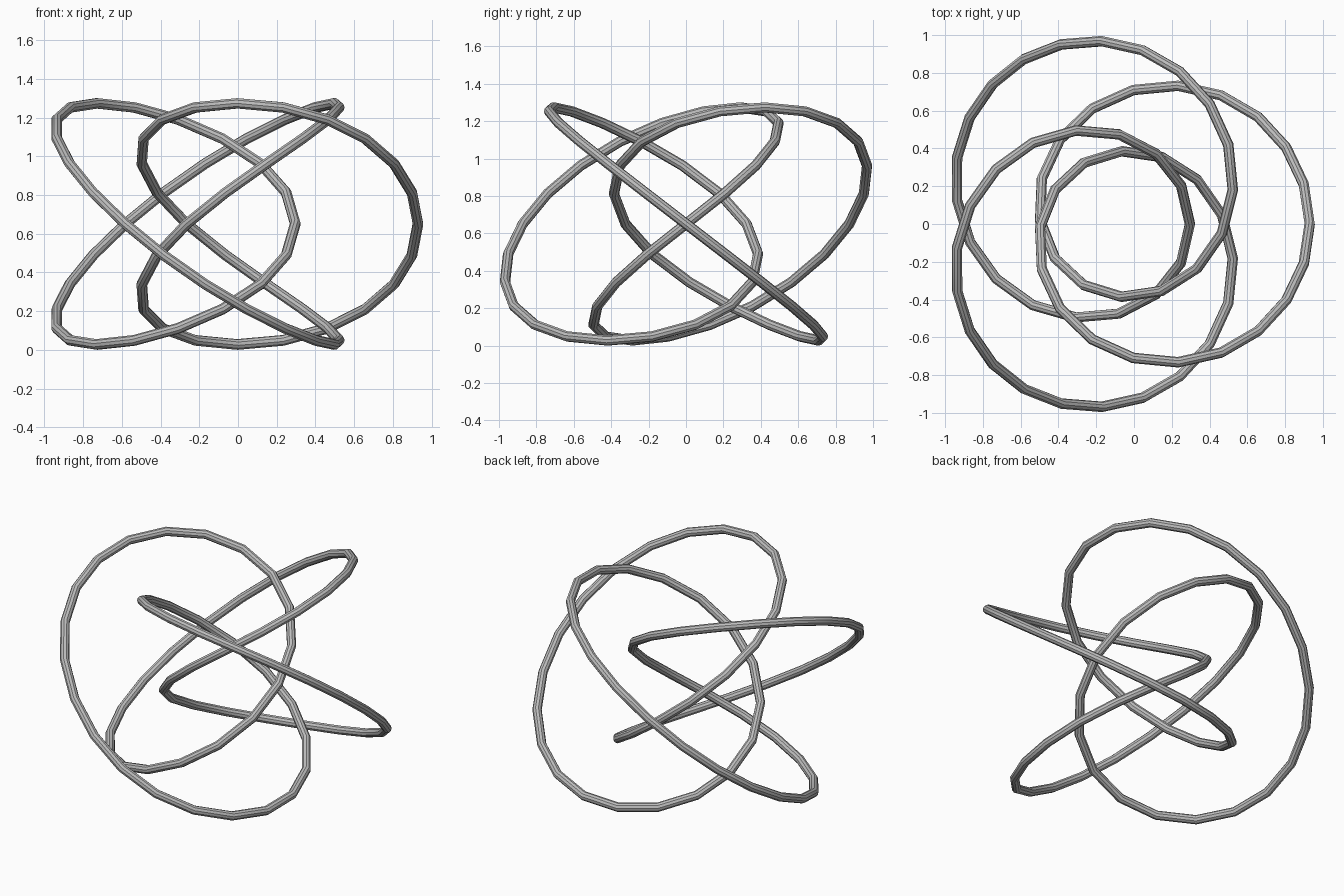
import bpy
from math import sin, cos, tau

# Remove the default cube only
cube = bpy.data.objects.get("Cube")
if cube:
    bpy.data.objects.remove(cube, do_unlink=True)

# Single plain grey
grey = bpy.data.materials.new("plain_grey")
grey.use_nodes = True
colour = (0.5, 0.5, 0.5, 1)
grey.diffuse_color = colour
grey.node_tree.nodes["Principled BSDF"].inputs["Base Color"].default_value = colour

# Knot path: four turns around the axis, three lobes, built from harmonics
STEPS = 72
HARMONICS = {4: 0.634, 1: 0.368, 7: -0.051, -2: 0.057}
SHIFT_X, MID_Z, RISE, TUBE = -0.078, 0.651, 0.623, 0.028


def knot_point(t):
    x = sum(a * cos(k * t) for k, a in HARMONICS.items())
    y = sum(a * sin(k * t) for k, a in HARMONICS.items())
    return x + SHIFT_X, y, MID_Z - RISE * sin(3 * t)


# Sweep a round tube along the closed path
curve = bpy.data.curves.new("knot_tube", "CURVE")
curve.dimensions = "3D"
curve.bevel_depth = TUBE
curve.bevel_resolution = 3
spline = curve.splines.new("POLY")
spline.points.add(STEPS - 1)
for i, point in enumerate(spline.points):
    point.co = (*knot_point(tau * i / STEPS), 1)
spline.use_cyclic_u = True
curve.materials.append(grey)

knot = bpy.data.objects.new("knot_tube", curve)
bpy.context.collection.objects.link(knot)

# Turn the sweep into a smooth mesh
bpy.ops.object.select_all(action="DESELECT")
knot.select_set(True)
bpy.context.view_layer.objects.active = knot
bpy.ops.object.convert(target="MESH")
bpy.ops.object.shade_smooth_by_angle()
